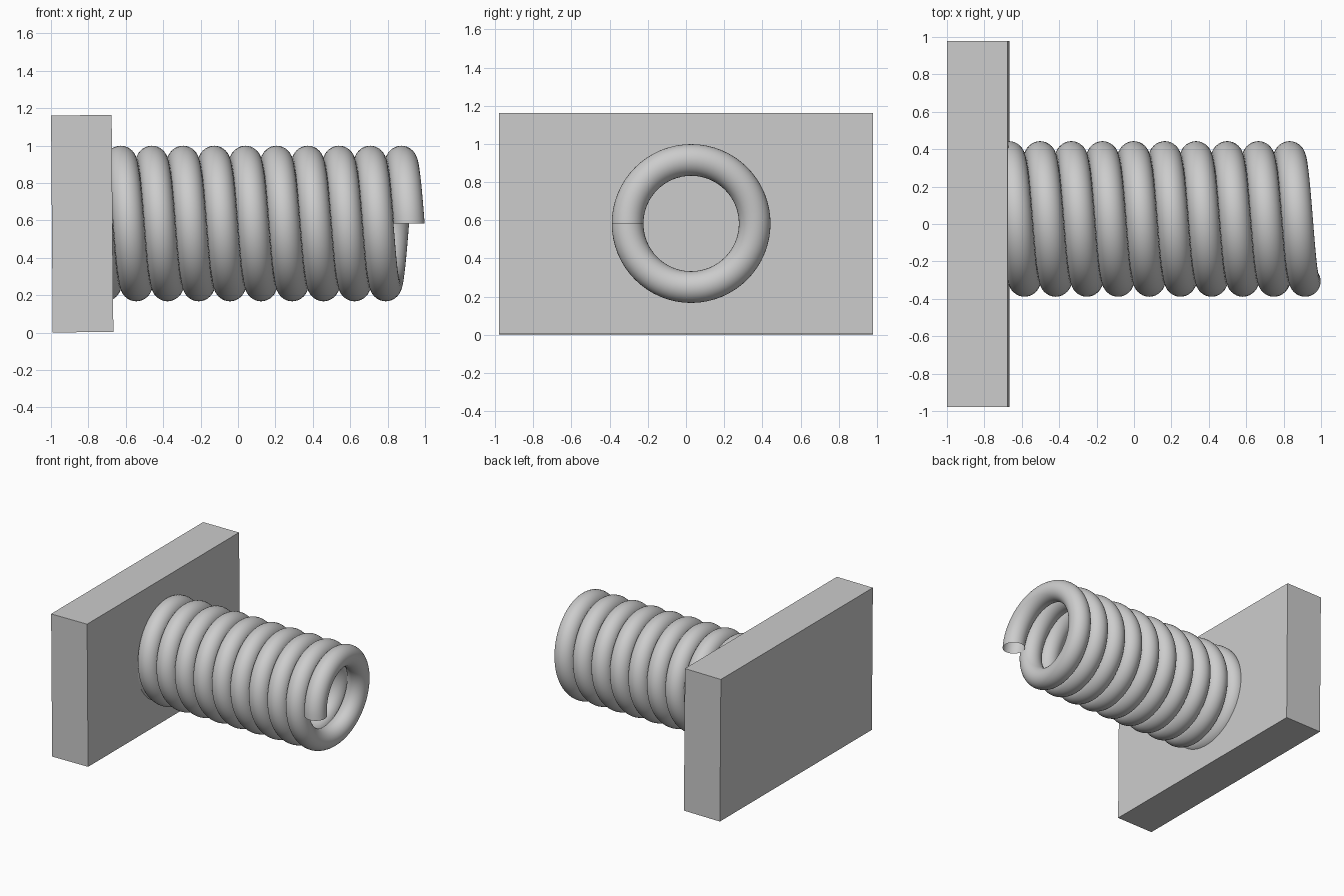
import bpy
import bmesh
from math import sin, cos, radians, tau

cube = bpy.data.objects.get("Cube")
if cube:
    bpy.data.objects.remove(cube, do_unlink=True)

# One plain grey for every part
grey = bpy.data.materials.new("light_grey")
grey.use_nodes = True
colour = (0.604, 0.604, 0.604, 1)
grey.diffuse_color = colour
grey.node_tree.nodes["Principled BSDF"].inputs["Base Color"].default_value = colour


def add_object(name, bm, smooth=False):
    bmesh.ops.recalc_face_normals(bm, faces=bm.faces[:])
    for face in bm.faces:
        face.smooth = smooth
    mesh = bpy.data.meshes.new(name)
    bm.to_mesh(mesh)
    bm.free()
    mesh.materials.append(grey)
    obj = bpy.data.objects.new(name, mesh)
    bpy.context.collection.objects.link(obj)
    return obj


# Base plate, leaning very slightly
bm = bmesh.new()
bmesh.ops.create_cube(bm, size=1)
bmesh.ops.scale(bm, verts=bm.verts[:], vec=(0.324, 1.957, 1.16))
plate = add_object("base_plate", bm)
plate.location = (-0.833, 0, 0.582)
plate.rotation_euler.y = radians(-0.45)

# Coil spring: a round section swept back from its open free end into the plate
COIL_RADIUS, WIRE_RADIUS, PITCH = 0.333, 0.083, 0.1667
TURNS, STEPS, SIDES = 10, 64, 32
bm = bmesh.new()
previous = None
for step in range(TURNS * STEPS + 1):
    turn = step / STEPS
    ring = []
    for side in range(SIDES):
        a = tau * side / SIDES
        r = COIL_RADIUS + WIRE_RADIUS * cos(a)
        x = WIRE_RADIUS * sin(a) - PITCH * turn
        ring.append(bm.verts.new((x, -r * cos(tau * turn), r * sin(tau * turn))))
    if previous:
        for i in range(SIDES):
            j = (i + 1) % SIDES
            bm.faces.new((previous[i], previous[j], ring[j], ring[i]))
    previous = ring
spring = add_object("coil_spring", bm, smooth=True)
spring.location = (0.915, 0.027, 0.583)
